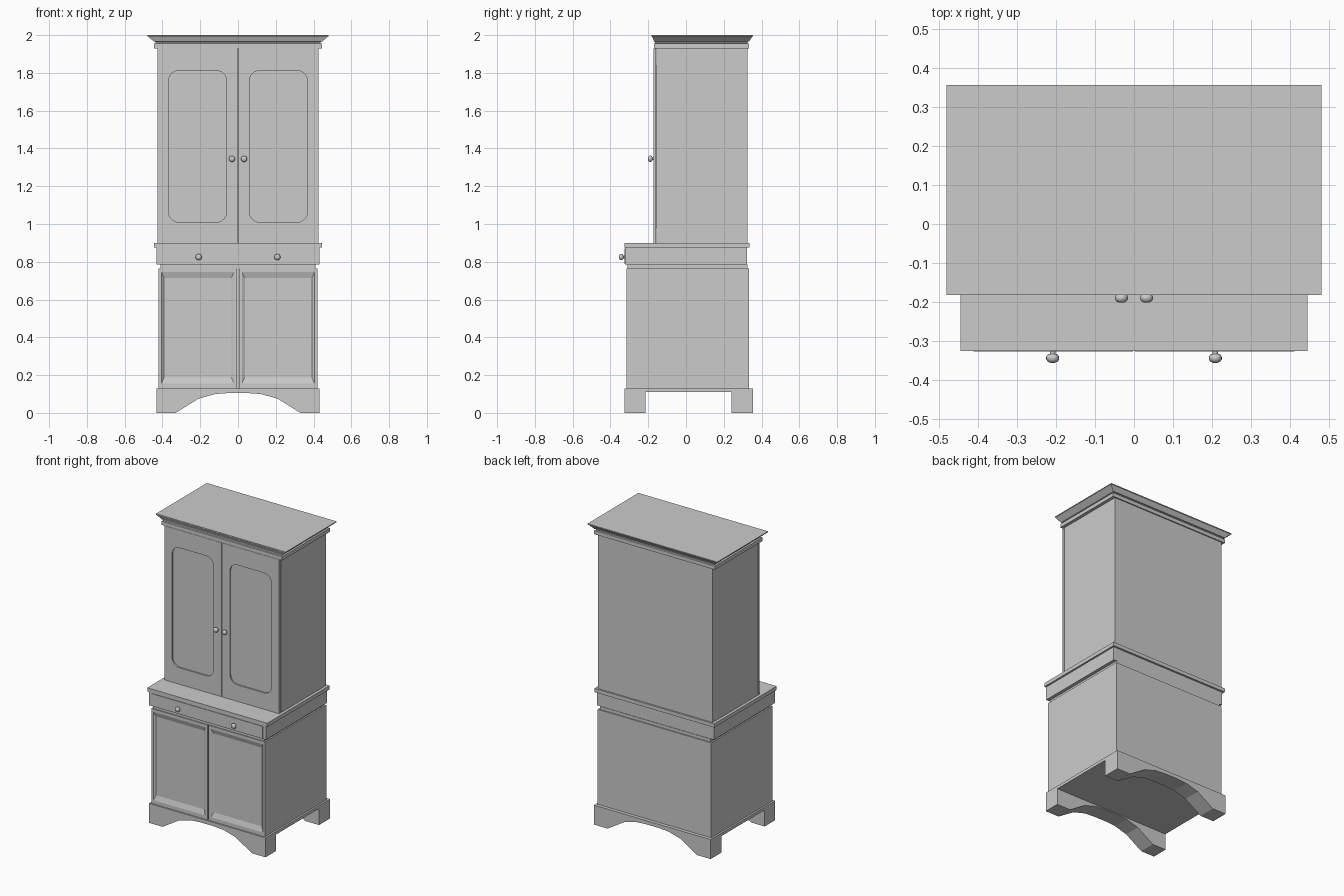
import bpy, bmesh
from math import sin, cos, pi, radians

if "Cube" in bpy.data.objects:
    bpy.data.objects.remove(bpy.data.objects["Cube"])


def finish(name, bm):
    bmesh.ops.recalc_face_normals(bm, faces=bm.faces)
    me = bpy.data.meshes.new(name)
    bm.to_mesh(me)
    bm.free()
    ob = bpy.data.objects.new(name, me)
    bpy.context.collection.objects.link(ob)
    return ob


def smooth(ob, angle=35):
    bpy.ops.object.select_all(action='DESELECT')
    ob.select_set(True)
    bpy.context.view_layer.objects.active = ob
    bpy.ops.object.shade_smooth_by_angle(angle=radians(angle))


def loft(name, rings):
    """Skin a list of equal-length rings and cap both ends."""
    bm = bmesh.new()
    vs = [[bm.verts.new(p) for p in r] for r in rings]
    n = len(vs[0])
    for a, b in zip(vs, vs[1:]):
        for i in range(n):
            j = (i + 1) % n
            bm.faces.new((a[i], a[j], b[j], b[i]))
    bm.faces.new(vs[0])
    bm.faces.new(vs[-1])
    return finish(name, bm)


def rect_z(hx, y0, y1, z):
    return [(-hx, y0, z), (hx, y0, z), (hx, y1, z), (-hx, y1, z)]


def rect_y(x0, x1, z0, z1, y):
    return [(x0, y, z0), (x1, y, z0), (x1, y, z1), (x0, y, z1)]


def box(name, x0, x1, y0, y1, z0, z1):
    return loft(name, [rect_y(x0, x1, z0, z1, y0), rect_y(x0, x1, z0, z1, y1)])


def knob(name, x, y, z):
    prof = [(.007, .004), (.007, -.006), (.013, -.008), (.0165, -.014),
            (.0165, -.02), (.013, -.026), (.006, -.029)]
    rings = [[(x + r * cos(2 * pi * i / 16), y + d, z + r * sin(2 * pi * i / 16))
              for i in range(16)] for r, d in prof]
    smooth(loft(name, rings), 50)


def round_rect(x0, x1, z0, z1, r, n=6):
    pts = []
    for cx, cz, a0 in ((x1 - r, z1 - r, 0), (x0 + r, z1 - r, 90),
                       (x0 + r, z0 + r, 180), (x1 - r, z0 + r, 270)):
        for i in range(n + 1):
            a = radians(a0 + 90 * i / n)
            pts.append((cx + r * cos(a), cz + r * sin(a)))
    return pts


def framed_plate(name, loops, y0, y1):
    """Flat filled plate with a hole, standing in the xz plane."""
    cu = bpy.data.curves.new(name, 'CURVE')
    cu.dimensions = '2D'
    cu.fill_mode = 'BOTH'
    cu.extrude = (y1 - y0) / 2
    for pts in loops:
        sp = cu.splines.new('POLY')
        sp.points.add(len(pts) - 1)
        for p, (x, z) in zip(sp.points, pts):
            p.co = (x, z, 0, 1)
        sp.use_cyclic_u = True
    ob = bpy.data.objects.new(name, cu)
    bpy.context.collection.objects.link(ob)
    ob.location.y = (y0 + y1) / 2
    ob.rotation_euler.x = pi / 2
    bpy.ops.object.select_all(action='DESELECT')
    ob.select_set(True)
    bpy.context.view_layer.objects.active = ob
    bpy.ops.object.convert(target='MESH')
    smooth(bpy.context.view_layer.objects.active)


# Base: arched front and back feet joined by a thin floor
half = [(.432, .13), (.432, 0), (.33, 0), (.21, .075), (.12, .1), (.05, .105)]
arch = half + [(-x, z) for x, z in reversed(half)]
for name, y0, y1 in (("front_feet", -.325, -.215), ("back_feet", .24, .356)):
    loft(name, [[(x, y, z) for x, z in arch] for y in (y0, y1)])
box("base_floor", -.432, .432, -.215, .24, .11, .13)

# Lower cabinet, recessed neck, drawer case and counter
box("lower_cabinet", -.42, .42, -.304, .333, .13, .765)
box("neck", -.41, .41, -.31, .325, .765, .785)
box("drawer_case", -.432, .432, -.322, .322, .785, .875)
box("counter", -.444, .444, -.325, .335, .875, .9)

# Upper cabinet and cornice
box("upper_cabinet", -.425, .425, -.155, .325, .9, 1.93)
loft("cornice", [rect_z(hx, y0, y1, z) for hx, y0, y1, z in (
    (.446, -.17, .333, 1.93), (.446, -.17, .333, 1.955),
    (.436, -.164, .326, 1.957), (.436, -.164, .326, 1.964),
    (.446, -.168, .333, 1.966), (.475, -.18, .351, 1.992),
    (.48, -.182, .356, 1.994), (.48, -.182, .356, 2.0))])

# Mirrored doors, drawers and knobs
for side, s in (("left", -1), ("right", 1)):
    def span(a, b):
        return (a, b) if s > 0 else (-b, -a)

    # Lower door with sunken bevelled panel
    loft(side + "_lower_door", [
        rect_y(*span(.004, .42), .13, .765, -.304),
        rect_y(*span(.004, .42), .13, .765, -.316),
        rect_y(*span(.02, .405), .155, .745, -.316),
        rect_y(*span(.036, .391), .188, .715, -.306)])

    # Upper door frame with round-cornered opening and sunken panel
    x0, x1 = span(.003, .425)
    outer = [(x0, .9), (x1, .9), (x1, 1.93), (x0, 1.93)]
    framed_plate(side + "_upper_door_frame",
                 [outer, round_rect(*span(.06, .368), 1.01, 1.812, .055)], -.172, -.158)
    box(side + "_upper_door_panel", *span(.04, .39), -.163, -.154, .98, 1.84)

    # Drawer front and knobs
    box(side + "_drawer_front", *span(.003, .41), -.326, -.31, .789, .87)
    knob(side + "_drawer_knob", s * .208, -.326, .825)
    knob(side + "_door_knob", s * .032, -.172, 1.345)
